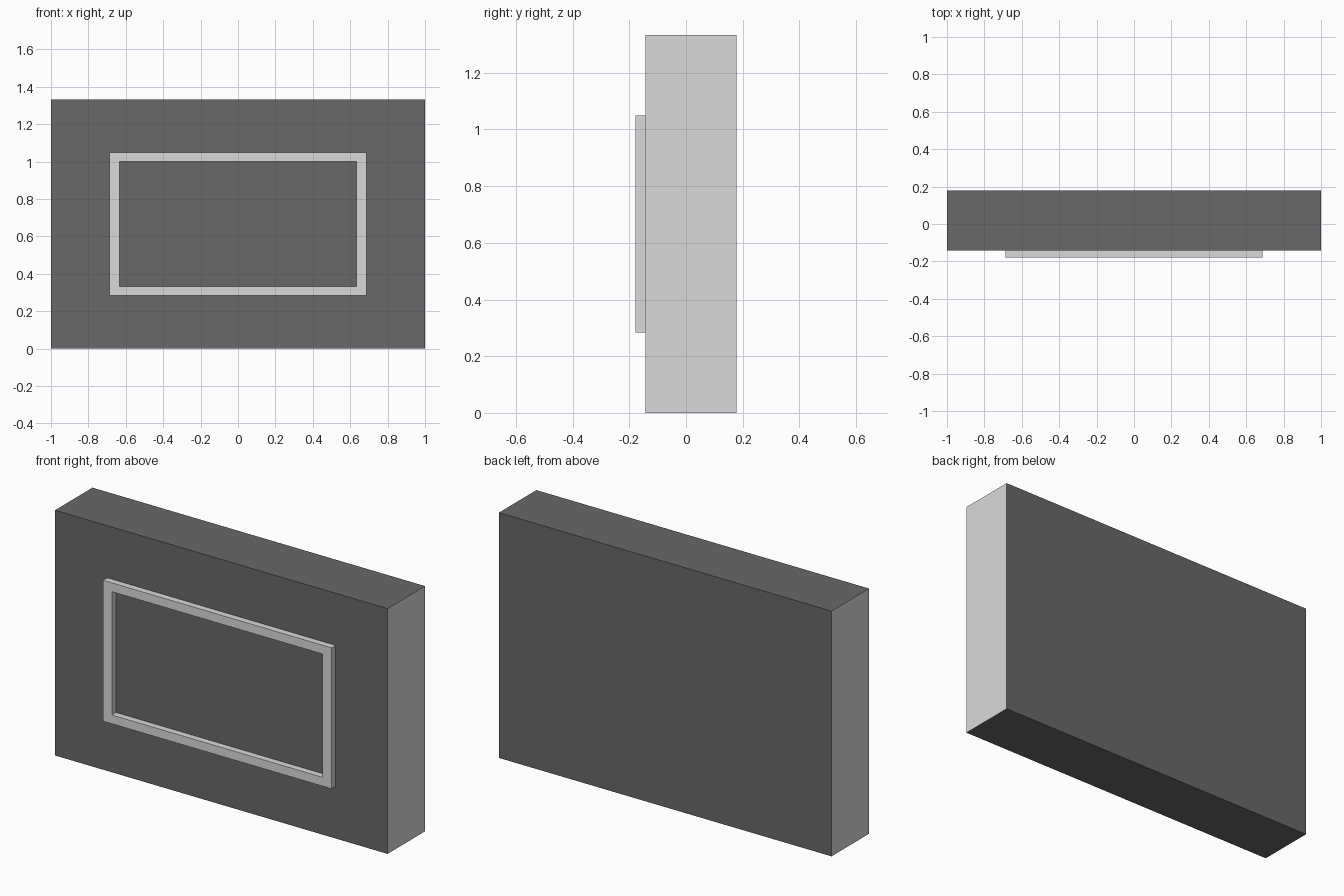
import bpy, bmesh

if "Cube" in bpy.data.objects:
    bpy.data.objects.remove(bpy.data.objects["Cube"])

W, H = 1.0, 1.333            # half width, full height of slab
Y_FRONT, Y_BACK, Y_RIM = -0.143, 0.178, -0.178
ZC = H / 2


def material(name, v):
    m = bpy.data.materials.new(name)
    m.diffuse_color = (v, v, v, 1)
    m.use_nodes = True
    m.node_tree.nodes["Principled BSDF"].inputs["Base Color"].default_value = m.diffuse_color
    return m


dark = material("dark_grey", 0.14)
light = material("light_grey", 0.70)


def make_object(name, bm, mats):
    bmesh.ops.recalc_face_normals(bm, faces=bm.faces)
    me = bpy.data.meshes.new(name)
    for m in mats:
        me.materials.append(m)
    bm.normal_update()
    for f in bm.faces:       # end faces take the second material, if any
        f.material_index = 1 if len(mats) > 1 and abs(f.normal.x) > 0.9 else 0
    bm.to_mesh(me)
    bm.free()
    ob = bpy.data.objects.new(name, me)
    bpy.context.collection.objects.link(ob)
    return ob


# Slab: dark faces with light left and right ends
bm = bmesh.new()
bmesh.ops.create_cube(bm, size=1)
for v in bm.verts:
    v.co = (v.co.x * 2 * W, Y_BACK if v.co.y > 0 else Y_FRONT, H if v.co.z > 0 else 0)
make_object("slab", bm, [dark, light])

# Raised rectangular frame on the front
bm = bmesh.new()


def ring(hx, hz, y):
    return [bm.verts.new((sx * hx, y, ZC + sz * hz))
            for sx, sz in ((-1, -1), (1, -1), (1, 1), (-1, 1))]


rings = [ring(0.687, 0.383, Y_FRONT), ring(0.687, 0.383, Y_RIM),
         ring(0.634, 0.335, Y_RIM), ring(0.634, 0.335, Y_FRONT)]
for r in range(4):
    a, b = rings[r], rings[(r + 1) % 4]
    for i in range(4):
        j = (i + 1) % 4
        bm.faces.new((a[i], a[j], b[j], b[i]))
make_object("front_frame", bm, [light])
